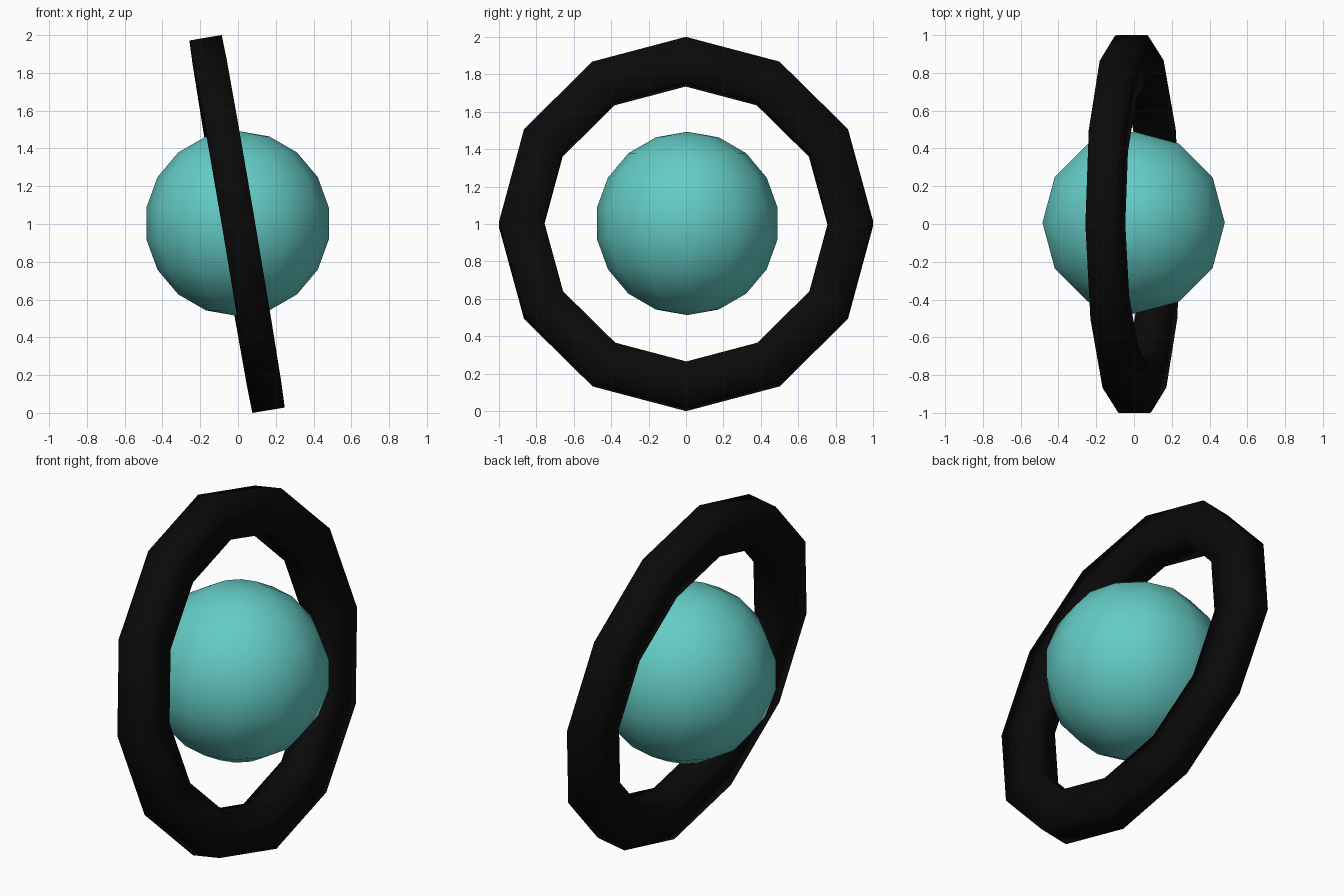
import bpy, bmesh
from math import radians, cos, sin, pi

if "Cube" in bpy.data.objects:
    bpy.data.objects.remove(bpy.data.objects["Cube"])


def material(name, rgb):
    m = bpy.data.materials.new(name)
    m.diffuse_color = (*rgb, 1)
    m.use_nodes = True
    m.node_tree.nodes["Principled BSDF"].inputs["Base Color"].default_value = m.diffuse_color
    return m


def finish(obj, mat):
    obj.data.materials.append(mat)
    for p in obj.data.polygons:
        p.use_smooth = True


# Low-poly globe
bpy.ops.mesh.primitive_uv_sphere_add(segments=12, ring_count=9, radius=0.49,
                                     location=(-0.002, 0.007, 1.003))
globe = bpy.context.object
globe.name = "globe"
finish(globe, material("teal", (0.127, 0.6, 0.56)))

# Tilted twelve-sided ring with a rectangular section, axis along x
SIDES, OUTER, INNER, HALF = 12, 1.0, 0.76, 0.087
profile = [(-HALF, OUTER), (HALF, OUTER), (HALF, INNER), (-HALF, INNER)]
bm = bmesh.new()
loops = []
for i in range(SIDES):
    a = 2 * pi * i / SIDES
    loops.append([bm.verts.new((x, r * cos(a), r * sin(a))) for x, r in profile])
for i in range(SIDES):
    here, there = loops[i], loops[(i + 1) % SIDES]
    for j in range(4):
        k = (j + 1) % 4
        bm.faces.new((here[j], here[k], there[k], there[j]))
bmesh.ops.recalc_face_normals(bm, faces=bm.faces)
mesh = bpy.data.meshes.new("ring")
bm.to_mesh(mesh)
bm.free()
ring = bpy.data.objects.new("ring", mesh)
bpy.context.collection.objects.link(ring)
ring.location = (-0.005, 0, 1)
ring.rotation_euler = (0, radians(-9.6), radians(0.5))
finish(ring, material("black", (0.003, 0.003, 0.003)))
